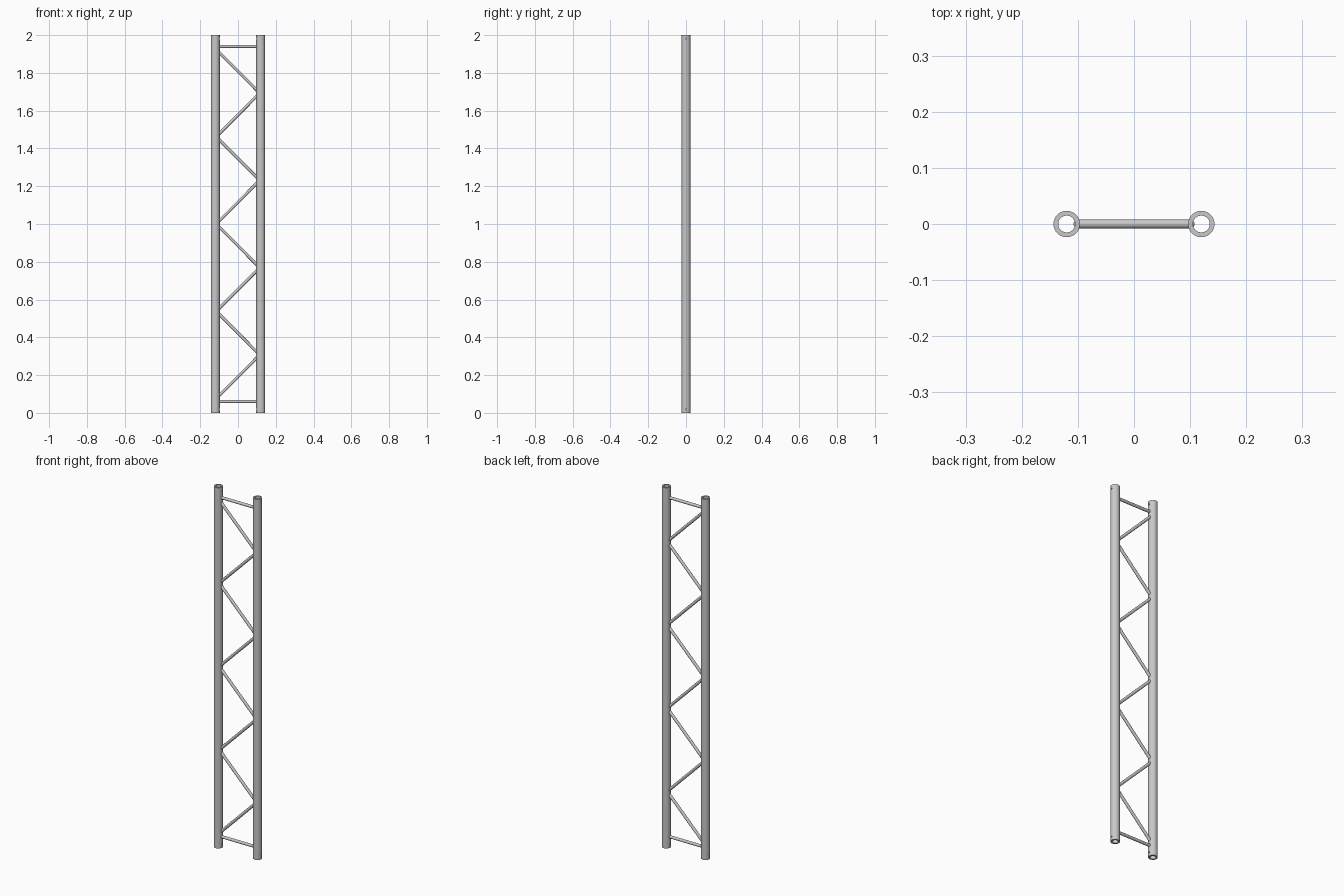
import bpy, bmesh, math
from mathutils import Vector

if "Cube" in bpy.data.objects:
    bpy.data.objects.remove(bpy.data.objects["Cube"], do_unlink=True)

# Bare aluminium
metal = bpy.data.materials.new("aluminium_grey")
metal.use_nodes = True
colour = (0.58, 0.58, 0.58, 1)
metal.diffuse_color = colour
metal.node_tree.nodes["Principled BSDF"].inputs["Base Color"].default_value = colour

TUBE_X, OUTER, INNER, HEIGHT = 0.12, 0.0235, 0.015, 2.0
ROD = 0.008


def smooth(obj):
    bpy.ops.object.select_all(action="DESELECT")
    obj.select_set(True)
    bpy.context.view_layer.objects.active = obj
    bpy.ops.object.shade_smooth_by_angle(angle=math.radians(35))


def rod(name, start, end, radius, sides=20):
    """Closed round bar between two points."""
    a, b = Vector(start), Vector(end)
    bpy.ops.mesh.primitive_cylinder_add(vertices=sides, radius=radius,
                                        depth=(b - a).length, location=(a + b) / 2)
    obj = bpy.context.object
    obj.name = name
    obj.rotation_euler = (b - a).to_track_quat("Z", "Y").to_euler()
    obj.data.materials.append(metal)
    return obj


def tube(name, x):
    """Hollow chord: a rectangular wall section spun around its axis."""
    bm = bmesh.new()
    section = [(INNER, 0), (OUTER, 0), (OUTER, HEIGHT), (INNER, HEIGHT)]
    verts = [bm.verts.new((r, 0, z)) for r, z in section]
    edges = [bm.edges.new((verts[i], verts[(i + 1) % 4])) for i in range(4)]
    bmesh.ops.spin(bm, geom=verts + edges, cent=(0, 0, 0), axis=(0, 0, 1),
                   angle=math.tau, steps=40)
    bmesh.ops.remove_doubles(bm, verts=bm.verts, dist=0.0001)
    bmesh.ops.recalc_face_normals(bm, faces=bm.faces)
    mesh = bpy.data.meshes.new(name)
    bm.to_mesh(mesh)
    bm.free()
    mesh.materials.append(metal)
    obj = bpy.data.objects.new(name, mesh)
    obj.location.x = x
    bpy.context.collection.objects.link(obj)
    return obj


# Upright tubes with a pin hole across each end
for side, x in (("left", TUBE_X), ("right", -TUBE_X)):
    upright = tube(side + "_upright_tube", x)
    for z in (0.02, HEIGHT - 0.02):
        cutter = rod("pin_hole_cutter", (x - 0.05, 0, z), (x + 0.05, 0, z), 0.004, 12)
        cutter.hide_render = True
        cut = upright.modifiers.new("pin_hole", "BOOLEAN")
        cut.operation = "DIFFERENCE"
        cut.solver = "EXACT"
        cut.object = cutter
        bpy.context.view_layer.objects.active = upright
        bpy.ops.object.modifier_apply(modifier=cut.name)
        bpy.data.objects.remove(cutter, do_unlink=True)
    smooth(upright)

# Horizontal end rungs
for name, z in (("bottom_rung", 0.06), ("top_rung", HEIGHT - 0.06)):
    smooth(rod(name, (-0.103, 0, z), (0.103, 0, z), ROD))

# Zigzag diagonal braces, with a small gap between neighbours at each joint
STEP, GAP = 0.231, 0.013
for i in range(8):
    low = 1 + (i - 4) * STEP + GAP
    high = low + STEP - 2 * GAP
    x = -0.102 if i % 2 == 0 else 0.102
    smooth(rod(f"diagonal_brace_{i + 1}", (x, 0, low), (-x, 0, high), ROD))
